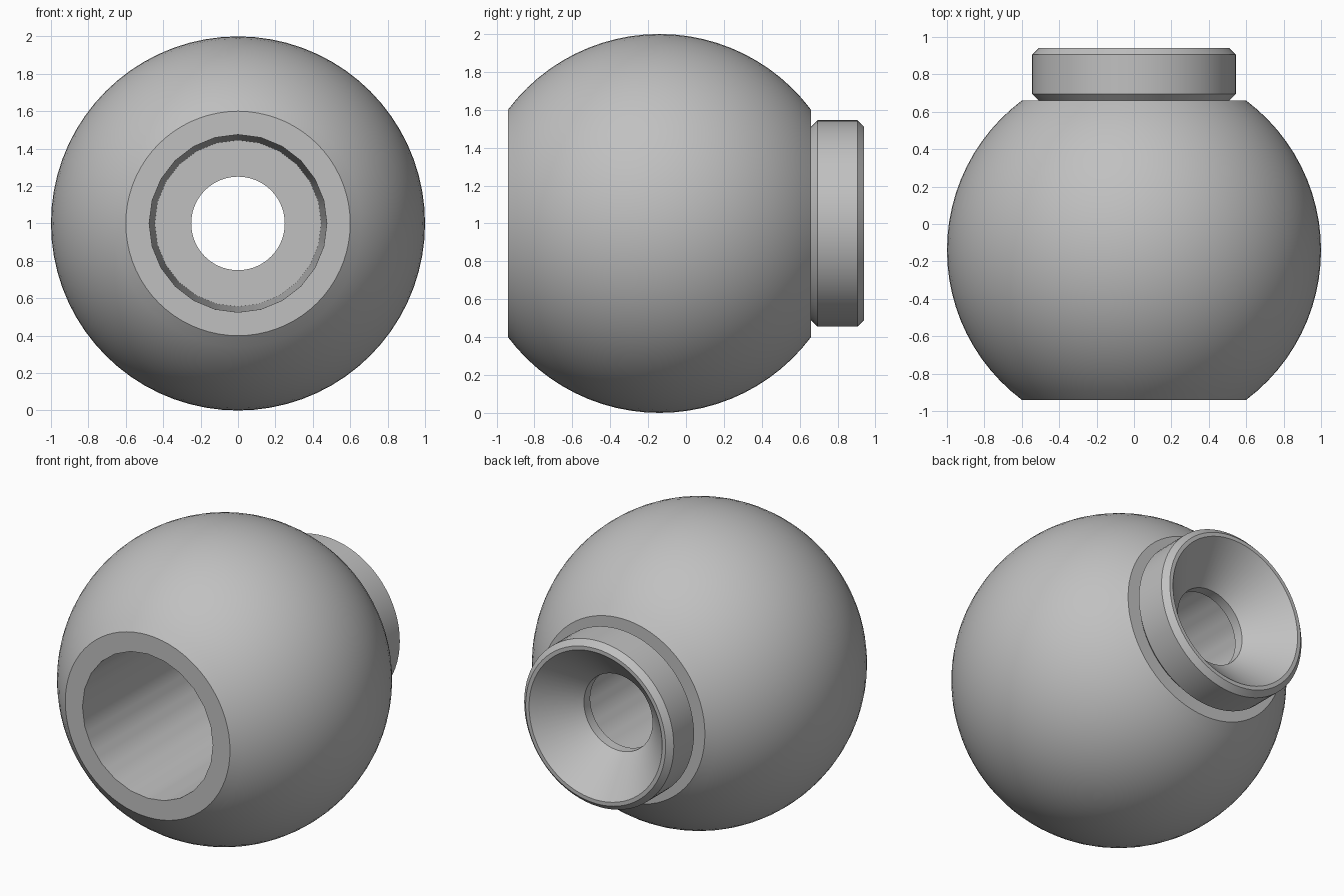
import bpy, bmesh, math

cube = bpy.data.objects.get("Cube")
if cube:
    bpy.data.objects.remove(cube, do_unlink=True)

SEGMENTS = 72
BORE_SIDES = 24
CENTRE_Y = -0.14

grey = bpy.data.materials.new("plain grey")
grey.use_nodes = True
colour = (0.53, 0.53, 0.53, 1)
grey.diffuse_color = colour
grey.node_tree.nodes["Principled BSDF"].inputs["Base Color"].default_value = colour


def polygon_scale(angle):
    """Radius factor that flattens a circle into the bore's polygon."""
    step = 2 * math.pi / BORE_SIDES
    return math.cos(step / 2) / math.cos(angle % step - step / 2)


def lathe(name, profile):
    """Turn a closed loop of (radius, y, faceted) points about the y axis."""
    bm = bmesh.new()
    rings = []
    for radius, y, faceted in profile:
        ring = []
        for i in range(SEGMENTS):
            a = 2 * math.pi * i / SEGMENTS
            r = radius * (polygon_scale(a) if faceted else 1)
            ring.append(bm.verts.new((r * math.sin(a), y, 1 + r * math.cos(a))))
        rings.append(ring)
    for k, ring in enumerate(rings):
        following = rings[(k + 1) % len(rings)]
        for i in range(SEGMENTS):
            j = (i + 1) % SEGMENTS
            bm.faces.new((ring[i], ring[j], following[j], following[i]))
    bmesh.ops.recalc_face_normals(bm, faces=bm.faces)
    mesh = bpy.data.meshes.new(name)
    bm.to_mesh(mesh)
    bm.free()
    mesh.materials.append(grey)
    obj = bpy.data.objects.new(name, mesh)
    bpy.context.collection.objects.link(obj)
    bpy.ops.object.select_all(action="DESELECT")
    obj.select_set(True)
    bpy.context.view_layer.objects.active = obj
    bpy.ops.object.shade_smooth_by_angle(angle=math.radians(30))
    return obj


# Ball with flat front and back, and a tapered bore ending at a pierced floor
cut = math.asin(0.8)
steps = 24
ball = []
for i in range(steps + 1):
    t = -cut + 2 * cut * i / steps
    ball.append((math.cos(t), CENTRE_Y + math.sin(t), False))
ball += [(0.25, 0.66, False), (0.25, 0.64, False),
         (0.445, 0.64, True), (0.475, -0.94, True)]
lathe("ball_body", ball)

# Chamfered collar with a countersunk mouth
collar = [(0.25, 0.66), (0.51, 0.66), (0.545, 0.695), (0.545, 0.905),
          (0.51, 0.94), (0.485, 0.94), (0.25, 0.705)]
lathe("rear_collar", [(r, y, False) for r, y in collar])
